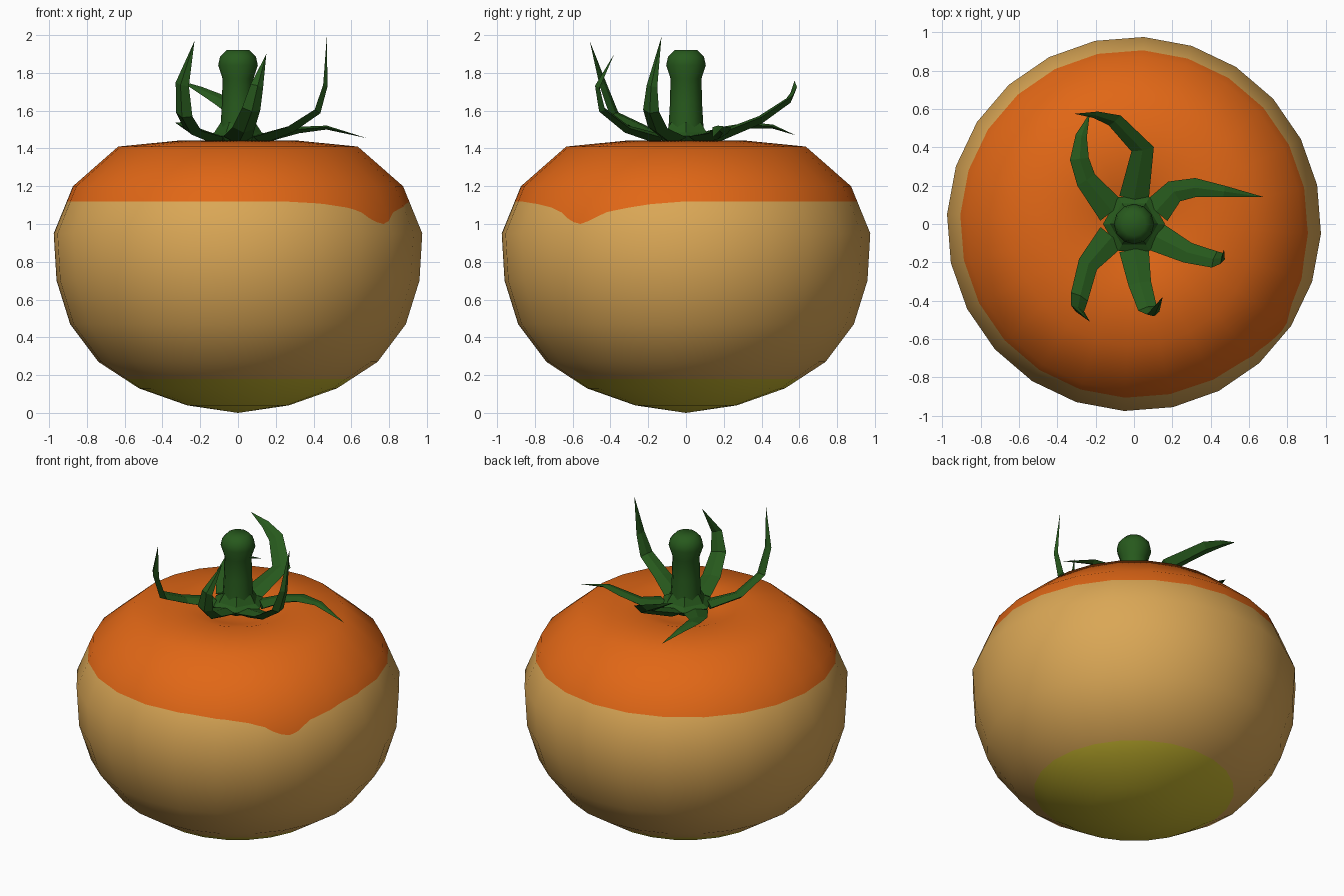
import bpy, math
from mathutils import Vector

if "Cube" in bpy.data.objects:
    bpy.data.objects.remove(bpy.data.objects["Cube"])


def material(name, rgb):
    m = bpy.data.materials.new(name)
    m.diffuse_color = (*rgb, 1)
    m.use_nodes = True
    m.node_tree.nodes["Principled BSDF"].inputs["Base Color"].default_value = m.diffuse_color
    return m


ORANGE = material("orange_top", (0.75, 0.135, 0.008))
TAN = material("tan_side", (0.70, 0.385, 0.092))
OLIVE = material("olive_base", (0.60, 0.49, 0.030))
GREEN = material("leaf_green", (0.020, 0.10, 0.012))


def add_object(name, verts, faces, mats, smooth=True):
    me = bpy.data.meshes.new(name)
    me.from_pydata(verts, [], faces)
    for m in mats:
        me.materials.append(m)
    ob = bpy.data.objects.new(name, me)
    bpy.context.collection.objects.link(ob)
    for p in me.polygons:
        p.use_smooth = smooth
    me.validate()
    return ob


# ---- fruit body: 24-sided lathe, facets subdivided so the painted edge can drip
PROFILE = [(0, 0), (0.27, 0.04), (0.525, 0.13), (0.74, 0.27), (0.89, 0.47),
           (0.962, 0.70), (0.977, 0.95), (0.875, 1.20), (0.635, 1.41),
           (0.31, 1.442), (0.2, 1.41), (0.1, 1.39), (0, 1.385)]
DRIP = [(-180, 1.12), (-75, 1.12), (-61, 1.108), (-50, 1.085), (-45, 1.06),
        (-40.5, 1.015), (-36, 1.0), (-32, 1.02), (-28, 1.06), (-20, 1.085),
        (-12, 1.105), (0, 1.12), (180, 1.12)]


def drip_height(deg):
    deg = (deg + 180) % 360 - 180
    for (a, za), (b, zb) in zip(DRIP, DRIP[1:]):
        if a <= deg <= b:
            return za + (zb - za) * (deg - a) / (b - a)
    return 1.12


def seg_normal(a, b):
    return Vector((b[1] - a[1], a[0] - b[0])).normalized()


segs = [seg_normal(a, b) for a, b in zip(PROFILE, PROFILE[1:])]
ring_normals = [Vector((0, -1))]
ring_normals += [(a + b).normalized() for a, b in zip(segs, segs[1:])]
ring_normals.append(Vector((0, 1)))


def at_height(i, z):
    """Point and normal between profile rings i and i + 1."""
    (r0, z0), (r1, z1) = PROFILE[i], PROFILE[i + 1]
    t = (z - z0) / (z1 - z0)
    return (r0 + (r1 - r0) * t, z, ring_normals[i].lerp(ring_normals[i + 1], t))


SIDES, SUB = 24, 5
COLS = SIDES * SUB
verts = [(0, 0, 0), (0, 0, PROFILE[-1][1])]
normals = [(0, 0, -1), (0, 0, 1)]
for j in range(COLS):
    frac = (j % SUB) / SUB
    half = math.pi / SIDES
    # points run along the straight chord of each facet
    off = (2 * frac - 1) * math.tan(half)
    a = math.radians(-3 + 15 * (j // SUB)) + half + math.atan(off)
    chord = math.cos(half) * math.sqrt(1 + off * off)
    rows = [(r, z, n) for (r, z), n in zip(PROFILE, ring_normals)]
    rows = (rows[1:3] + [at_height(2, 0.18)] + rows[3:7]
            + [at_height(6, drip_height(math.degrees(a)))] + rows[7:-1])
    for r, z, n in rows:
        verts.append((r * chord * math.cos(a), r * chord * math.sin(a), z))
        normals.append(Vector((n.x * math.cos(a), n.x * math.sin(a), n.y)).normalized())
ROWS = len(rows)
faces, slots = [], []
for j in range(COLS):
    p, q = 2 + j * ROWS, 2 + (j + 1) % COLS * ROWS
    faces.append((0, q, p))
    slots.append(2)
    for i in range(ROWS - 1):
        faces.append((p + i, q + i, q + i + 1, p + i + 1))
        slots.append(2 if i < 2 else 1 if i < 7 else 0)
    faces.append((p + ROWS - 1, q + ROWS - 1, 1))
    slots.append(0)
body = add_object("fruit_body", verts, faces, [ORANGE, TAN, OLIVE])
for p, s in zip(body.data.polygons, slots):
    p.material_index = s
body.data.normals_split_custom_set_from_vertices(normals)


# ---- stem and its six-sided base
def lathe(name, profile, sides, mat, smooth):
    vs = [(r * math.cos(math.tau * k / sides), r * math.sin(math.tau * k / sides), z)
          for r, z in profile for k in range(sides)]
    fs = [(i * sides + k, i * sides + (k + 1) % sides,
           (i + 1) * sides + (k + 1) % sides, (i + 1) * sides + k)
          for i in range(len(profile) - 1) for k in range(sides)]
    last = (len(profile) - 1) * sides
    fs += [tuple(range(sides))[::-1], tuple(range(last, last + sides))]
    return add_object(name, vs, fs, [mat], smooth)


lathe("stem", [(0.10, 1.44), (0.092, 1.52), (0.085, 1.64), (0.082, 1.77),
               (0.105, 1.84), (0.095, 1.885), (0.062, 1.92)], 12, GREEN, True)
lathe("stem_base", [(0.13, 1.43), (0.162, 1.465), (0.125, 1.485), (0.09, 1.54)],
      6, GREEN, False)


# ---- sepals: tapered thin strips along short paths, one per side of the base
def sepal(name, angle, path, widths=(0.12, 0.10, 0.07)):
    a = math.radians(angle)
    pts = [Vector((0.135 * math.cos(a), 0.135 * math.sin(a), 1.46))]
    pts += [Vector(p) for p in path]
    widths = (0.155, *widths)
    n = len(pts)
    side, vs = Vector((math.sin(a), -math.cos(a), 0)), []
    for i in range(n - 1):
        t = (pts[i + 1] - pts[max(i - 1, 0)]).normalized()
        side = (side - t * side.dot(t)).normalized()
        up = side.cross(t)
        w = widths[i] / 2
        vs += [pts[i] + side * w, pts[i] + up * w * 0.2,
               pts[i] - side * w, pts[i] - up * w * 0.5]
    vs.append(pts[-1])
    fs = [(0, 1, 2, 3)]
    for i in range(n - 2):
        for k in range(4):
            p, q = i * 4 + k, i * 4 + (k + 1) % 4
            fs.append((p, p + 4, q + 4, q))
    e = (n - 2) * 4
    fs += [(e + k, len(vs) - 1, e + (k + 1) % 4) for k in range(4)]
    add_object(name, vs, fs, [GREEN], False)


sepal("sepal_back", 90, [(0.045, 0.39, 1.56), (-0.10, 0.54, 1.66),
                         (-0.20, 0.57, 1.71), (-0.31, 0.575, 1.76)], (0.12, 0.09, 0.05))
sepal("sepal_back_left", 150, [(-0.25, 0.23, 1.51), (-0.285, 0.34, 1.53),
                               (-0.275, 0.46, 1.52), (-0.23, 0.58, 1.47)], (0.11, 0.10, 0.06))
sepal("sepal_right", 30, [(0.21, 0.17, 1.48), (0.32, 0.19, 1.505),
                          (0.47, 0.17, 1.515), (0.68, 0.14, 1.455)], (0.12, 0.10, 0.06))
sepal("sepal_front_right", -30, [(0.28, -0.15, 1.51), (0.42, -0.185, 1.60),
                                 (0.46, -0.18, 1.73), (0.47, -0.13, 1.99)], (0.11, 0.09, 0.06))
sepal("sepal_front", -90, [(0.03, -0.31, 1.51), (0.07, -0.44, 1.61),
                           (0.10, -0.465, 1.73), (0.15, -0.38, 1.90)], (0.12, 0.10, 0.07))
sepal("sepal_front_left", 210, [(-0.24, -0.21, 1.50), (-0.285, -0.38, 1.58),
                                (-0.295, -0.44, 1.74), (-0.23, -0.51, 1.97)], (0.11, 0.10, 0.08))
